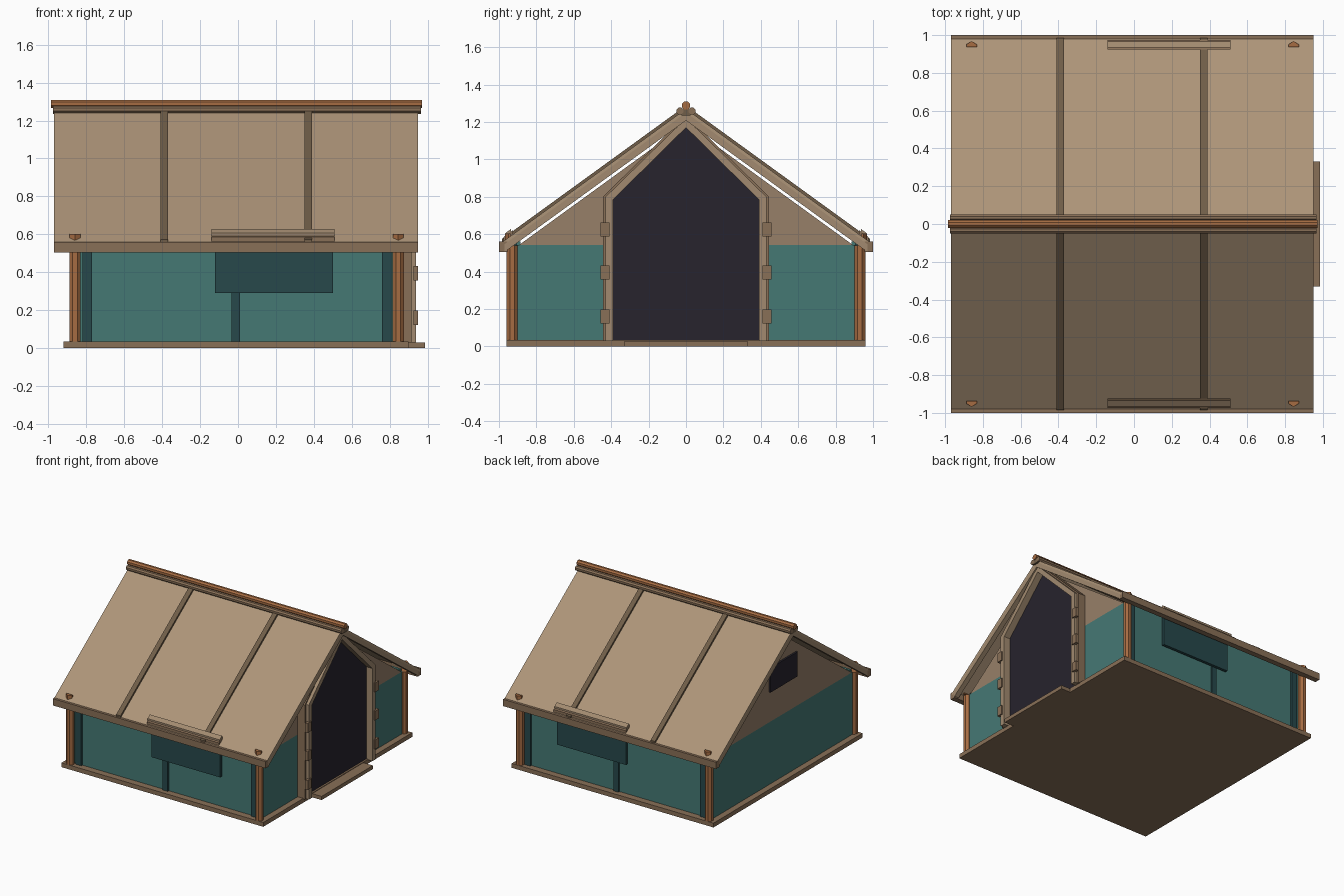
import bpy, bmesh
from math import pi
from mathutils import Matrix, Vector

if "Cube" in bpy.data.objects:
    bpy.data.objects.remove(bpy.data.objects["Cube"])


def material(name, r, g, b):
    m = bpy.data.materials.new(name)
    m.diffuse_color = (r, g, b, 1)
    m.use_nodes = True
    m.node_tree.nodes["Principled BSDF"].inputs["Base Color"].default_value = m.diffuse_color
    return m


TAN = material("tan_canvas", 0.42, 0.30, 0.19)
GABLE = material("gable_canvas", 0.31, 0.215, 0.14)
WOOD = material("brown_wood", 0.25, 0.16, 0.095)
PALE = material("pale_wood", 0.36, 0.255, 0.16)
DARKWOOD = material("dark_wood", 0.16, 0.11, 0.065)
ORANGE = material("orange_wood", 0.38, 0.15, 0.055)
TEAL = material("teal_canvas", 0.06, 0.19, 0.175)
DEEP = material("deep_teal", 0.02, 0.065, 0.07)
DARK = material("dark_mesh", 0.02, 0.017, 0.026)
CX = -0.01          # centre of the tent body along x
SLOPE = 0.725       # roof pitch


def finish(bm, name, mat):
    bmesh.ops.recalc_face_normals(bm, faces=bm.faces)
    me = bpy.data.meshes.new(name)
    bm.to_mesh(me)
    bm.free()
    me.materials.append(mat)
    ob = bpy.data.objects.new(name, me)
    bpy.context.collection.objects.link(ob)
    return ob


def extrude(name, polys, vec, mat):
    """Extrude a sheet of 3D polygons along vec."""
    bm = bmesh.new()
    for poly in polys:
        bm.faces.new([bm.verts.new(p) for p in poly])
    bmesh.ops.remove_doubles(bm, verts=bm.verts, dist=1e-5)
    res = bmesh.ops.extrude_face_region(bm, geom=bm.faces[:], use_keep_orig=True)
    moved = [v for v in res["geom"] if isinstance(v, bmesh.types.BMVert)]
    bmesh.ops.translate(bm, verts=moved, vec=Vector(vec))
    return finish(bm, name, mat)


def prism(name, pts, x0, x1, mat):
    return extrude(name, [[(x0, y, z) for y, z in pts]], (x1 - x0, 0, 0), mat)


def box(name, x0, x1, y0, y1, z0, z1, mat):
    return prism(name, [(y0, z0), (y1, z0), (y1, z1), (y0, z1)], x0, x1, mat)


def band(name, s, y0, y1, lo, hi, x0, x1, mat):
    """Bar that follows the roof pitch, between two offsets from the roof top."""
    z = lambda y: 1.27 - SLOPE * y
    pts = [(s * y0, z(y0) + lo), (s * y1, z(y1) + lo),
           (s * y1, z(y1) + hi), (s * y0, z(y0) + hi)]
    return prism(name, pts, x0, x1, mat)


def rod(name, c, length, r, mat, along_x=False):
    bm = bmesh.new()
    bmesh.ops.create_cone(bm, cap_ends=True, segments=8, radius1=r, radius2=r, depth=length)
    rot = Matrix.Rotation(pi / 8, 4, 'Z')
    if along_x:
        rot = Matrix.Rotation(pi / 2, 4, 'Y') @ rot
    bmesh.ops.transform(bm, matrix=Matrix.Translation(c) @ rot, verts=bm.verts)
    return finish(bm, name, mat)


# Floor and door step
box("floor", -0.92, 0.90, -0.96, 0.96, 0, 0.035, WOOD)
box("door_step", 0.90, 0.985, -0.33, 0.33, 0, 0.03, WOOD)

# Long sides: wall, seams, window flap, eave, roof slope and its trim
for s, side in ((-1, "front"), (1, "back")):
    def ybox(name, x0, x1, y0, y1, z0, z1, mat):
        box(f"{side}_{name}", x0, x1, s * y0, s * y1, z0, z1, mat)
    ybox("wall", CX - 0.85, CX + 0.85, 0.885, 0.905, 0.03, 0.56, TEAL)
    for i, (a, b) in enumerate(((-0.82, -0.77), (-0.035, 0.01), (0.76, 0.81))):
        ybox(f"wall_seam_{i}", a, b, 0.905, 0.92, 0.03, 0.55, DEEP)
    ybox("window_flap", -0.12, 0.50, 0.922, 0.945, 0.29, 0.54, DEEP)
    ybox("eave_board", -0.97, 0.95, 0.955, 1.0, 0.505, 0.56, WOOD)
    band(f"{side}_roof", s, 0, 0.985, -0.022, 0, -0.97, 0.95, TAN)
    for i, x in enumerate((-0.97, 0.91)):
        band(f"{side}_rafter_{i}", s, 0, 0.97, -0.062, -0.02, x, x + 0.04, PALE)
    for i, x in enumerate((-0.39, 0.37)):
        band(f"{side}_roof_batten_{i}", s, 0.03, 0.985, -0.005, 0.018, x - 0.02, x + 0.02, DARKWOOD)
    band(f"{side}_awning_roll_base", s, 0.925, 0.975, -0.005, 0.022, -0.14, 0.51, WOOD)
    band(f"{side}_awning_roll", s, 0.935, 0.965, 0.02, 0.036, -0.14, 0.51, PALE)
    for i, x in enumerate((-0.86, 0.845)):
        pts = [(-0.028, 0.938), (0.028, 0.938), (0.028, 0.95), (0, 0.968), (-0.028, 0.95)]
        extrude(f"{side}_roof_clip_{i}", [[(x + a, s * b, 0.56) for a, b in pts]],
                (0, 0, 0.043), ORANGE)
        rod(f"{side}_corner_post_{i}", (x, s * 0.93, 0.285), 0.51, 0.032, ORANGE)
    # ridge side rod
    rod(f"{side}_ridge_rod", (CX + 0.005, s * 0.033, 1.258), 1.94, 0.02, WOOD, True)

# Ridge pole
box("ridge_board", -0.975, 0.965, -0.025, 0.025, 1.235, 1.272, DARKWOOD)
rod("ridge_pole", (-0.007, 0, 1.288), 1.956, 0.023, ORANGE, True)

# End walls with gables
for x, end in ((CX - 0.86, "rear"), (CX + 0.84, "door")):
    box(f"{end}_end_wall", x, x + 0.02, -0.905, 0.905, 0.03, 0.542, TEAL)
    prism(f"{end}_gable", [(-0.893, 0.542), (0.893, 0.542), (0, 1.19)], x, x + 0.02, GABLE)
box("rear_window", -0.885, -0.865, -0.175, 0.175, 0.79, 0.99, DARK)

# Door with its pointed frame
prism("door_panel", [(-0.40, 0.035), (0.40, 0.035), (0.40, 0.79), (0, 1.18), (-0.40, 0.79)],
      0.845, 0.885, DARK)


def door_frame(name, wo, zo, po, wi, zi, pi_, x0, x1, mat):
    def loop(w, z, p):
        return [(x0, -w, 0.03), (x0, -w, z), (x0, 0, p), (x0, w, z), (x0, w, 0.03)]
    o, i = loop(wo, zo, po), loop(wi, zi, pi_)
    extrude(name, [[o[k], o[k + 1], i[k + 1], i[k]] for k in range(4)], (x1 - x0, 0, 0), mat)


door_frame("door_frame_outer", 0.445, 0.80, 1.235, 0.42, 0.80, 1.21, 0.845, 0.915, WOOD)
door_frame("door_frame_inner", 0.43, 0.80, 1.22, 0.39, 0.785, 1.17, 0.845, 0.94, PALE)

# Door hinges
for s, side in ((-1, "left"), (1, "right")):
    for i, z in enumerate((0.16, 0.395, 0.625)):
        box(f"{side}_door_hinge_{i}", 0.925, 0.95, s * 0.41, s * 0.458, z - 0.038, z + 0.038, WOOD)
